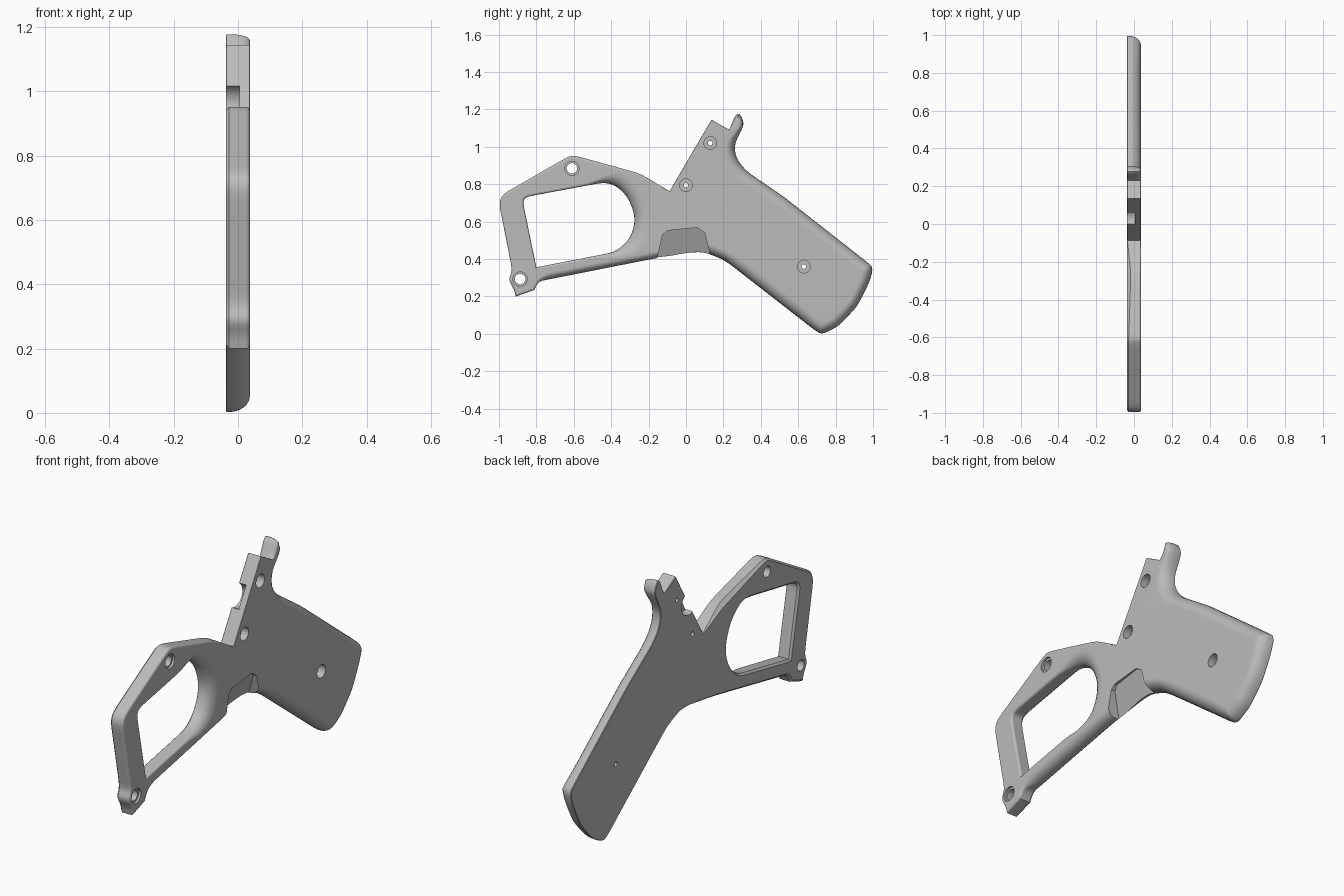
import bpy, bmesh, math
from mathutils import Vector

if "Cube" in bpy.data.objects:
    bpy.data.objects.remove(bpy.data.objects["Cube"])

BACK, FACE = -0.038, 0.037   # flat side and rounded side along x
ARC_STEPS = 7

# Edge styles: rounding width, rounding height, chamfer on the flat side
FRAME = (.012, .012, .010)
RELIEF = (.012, .012, .020)
GUARD = (.035, .045, .010)
GRIP = (.060, .065, .003)
CORNER = (.050, .065, .003)
SCOOP = (.080, .065, .003)
TIP = (.018, .055, .003)
PLAIN = (.003, .003, .003)

# Outer profile in (y, z), grouped by edge style
OUTER = [
    (FRAME, [(-.91, .20), (-.81, .235), (-.79, .28)]),
    (GUARD, [(-.74, .29), (-.2, .397)]),
    (CORNER, [(.02, .436), (.10, .437), (.205, .395)]),
    (GRIP, [(.3, .322), (.62, .073)]),
    (CORNER, [(.69, .018), (.73, -.004), (.82, .045), (.915, .147), (.98, .275),
              (1.003, .355), (.96, .39)]),
    (GRIP, [(.88, .453), (.527, .73), (.323, .87), (.27, .935)]),
    (CORNER, [(.257, 1.01)]),
    (TIP, [(.30, 1.095), (.31, 1.13), (.287, 1.18), (.265, 1.172), (.24, 1.11)]),
    (PLAIN, [(.23, 1.092), (.136, 1.145), (-.088, .763)]),
    (RELIEF, [(-.243, .855), (-.31, .875)]),
    (FRAME, [(-.60, .955), (-.635, .945), (-.98, .747), (-1.0, .70),
             (-.928, .335), (-.95, .29), (-.92, .24)]),
]

# Finger opening
OPENING = [
    (FRAME, [(-.80, .356), (-.872, .705), (-.858, .732), (-.52, .795)]),
    (GUARD, [(-.435, .81)]),
    (SCOOP, [(-.37, .79), (-.31, .73), (-.275, .64), (-.277, .57), (-.31, .495)]),
    (GUARD, [(-.377, .44)]),
    (FRAME, [(-.46, .422)]),
]
SHARP = {(.23, 1.092), (.136, 1.145), (-.088, .763), (-.91, .20), (-.81, .235), (-.80, .356)}


def profile(groups, material_left):
    """Round the corners, then return position, inward normal and style."""
    pts = [(Vector(p), Vector(s), p in SHARP) for s, ps in groups for p in ps]
    for _ in range(2):
        out = []
        for i, (p, s, sharp) in enumerate(pts):
            if sharp:
                out.append((p, s, True))
                continue
            for q, t, _k in (pts[i - 1], pts[(i + 1) % len(pts)]):
                length = (q - p).length
                f = min(.25, .02 / length)
                out.append((p.lerp(q, f), s.lerp(t, f), False))
        pts = out
    area = sum(pts[i - 1][0].cross(pts[i][0]) for i in range(len(pts)))
    if (area > 0) != material_left:
        pts.reverse()
    result = []
    for i, (p, s, _k) in enumerate(pts):
        a = (p - pts[i - 1][0]).normalized()
        b = (pts[(i + 1) % len(pts)][0] - p).normalized()
        d = (a + b).normalized()
        miter = 1 / max(.6, d.dot(a))
        result.append((p, Vector((-d.y, d.x)) * miter, s))
    return result


def wall(bm, prof):
    """Skin the rim of one profile; return its flat-side and face-side edges."""
    rings = [[bm.verts.new((BACK, *(p + n * s[2]))) for p, n, s in prof],
             [bm.verts.new((BACK + s[2], *p)) for p, n, s in prof]]
    for k in range(ARC_STEPS):
        t = math.pi / 2 * k / (ARC_STEPS - 1)
        rings.append([bm.verts.new((FACE - s[1] * (1 - math.sin(t)),
                                    *(p + n * s[0] * (1 - math.cos(t)))))
                      for p, n, s in prof])
    count = len(prof)
    for low, high in zip(rings, rings[1:]):
        for i in range(count):
            j = (i + 1) % count
            bm.faces.new((low[i], low[j], high[j], high[i]))
    return [[bm.edges.get((r[i - 1], r[i])) for i in range(count)]
            for r in (rings[0], rings[-1])]


def finish(bm, name):
    bmesh.ops.recalc_face_normals(bm, faces=bm.faces)
    mesh = bpy.data.meshes.new(name)
    bm.to_mesh(mesh)
    bm.free()
    ob = bpy.data.objects.new(name, mesh)
    bpy.context.collection.objects.link(ob)
    return ob


# Grip half with its frame
bm = bmesh.new()
outer_rims = wall(bm, profile(OUTER, True))
inner_rims = wall(bm, profile(OPENING, False))
for side, (a, b) in zip((-1, 1), zip(outer_rims, inner_rims)):
    bmesh.ops.triangle_fill(bm, use_beauty=True, edges=a + b, normal=(side, 0, 0))
body = finish(bm, "grip_half")

steel = bpy.data.materials.new("plain_grey")
steel.use_nodes = True
steel.diffuse_color = (.5, .5, .5, 1)
steel.node_tree.nodes["Principled BSDF"].inputs["Base Color"].default_value = (.5, .5, .5, 1)
body.data.materials.append(steel)
bpy.context.view_layer.objects.active = body
body.select_set(True)


def cut(cutter):
    cutter.hide_render = True
    mod = body.modifiers.new("cut", 'BOOLEAN')
    mod.operation = 'DIFFERENCE'
    mod.solver = 'EXACT'
    mod.object = cutter
    bpy.ops.object.modifier_apply(modifier=mod.name)
    bpy.data.objects.remove(cutter)


def prism(name, points, x_low, x_high):
    """Prism along x; x_low is a function of height."""
    bm = bmesh.new()
    low = [bm.verts.new((x_low(z), y, z)) for y, z in points]
    high = [bm.verts.new((x_high, y, z)) for y, z in points]
    bm.faces.new(low)
    bm.faces.new(high)
    for i in range(len(points)):
        bm.faces.new((low[i - 1], low[i], high[i], high[i - 1]))
    return finish(bm, name)


def bore(y, z, r, x0, x1):
    turn = [math.tau * i / 32 for i in range(32)]
    ring = [(y + r * math.cos(a), z + r * math.sin(a)) for a in turn]
    cut(prism("bore_cutter", ring, lambda _z: x0, x1))


# Frame pin holes with shallow counterbores
for y, z in ((-.61, .885), (-.887, .293)):
    bore(y, z, .028, -.1, .1)
    bore(y, z, .038, FACE - .012, .1)

# Screw holes with deep counterbores
for y, z in ((0, .795), (.13, 1.02), (.63, .36)):
    bore(y, z, .012, -.1, .1)
    bore(y, z, .034, FACE - .04, .1)

# Rounded relief on the flat side of the mounting bar
bore(.03, .965, .06, -.1, .004)

# Sloped thumb recess above the lower edge
recess = [(-.16, .38), (-.125, .53), (-.10, .552), (.06, .568), (.10, .54), (.14, .38)]
cut(prism("recess_cutter", recess, lambda z: .03 - .4 * (.57 - z), .1))

bpy.ops.object.shade_smooth_by_angle(angle=math.radians(30))
weighted = body.modifiers.new("even_shading", 'WEIGHTED_NORMAL')
weighted.keep_sharp = True
